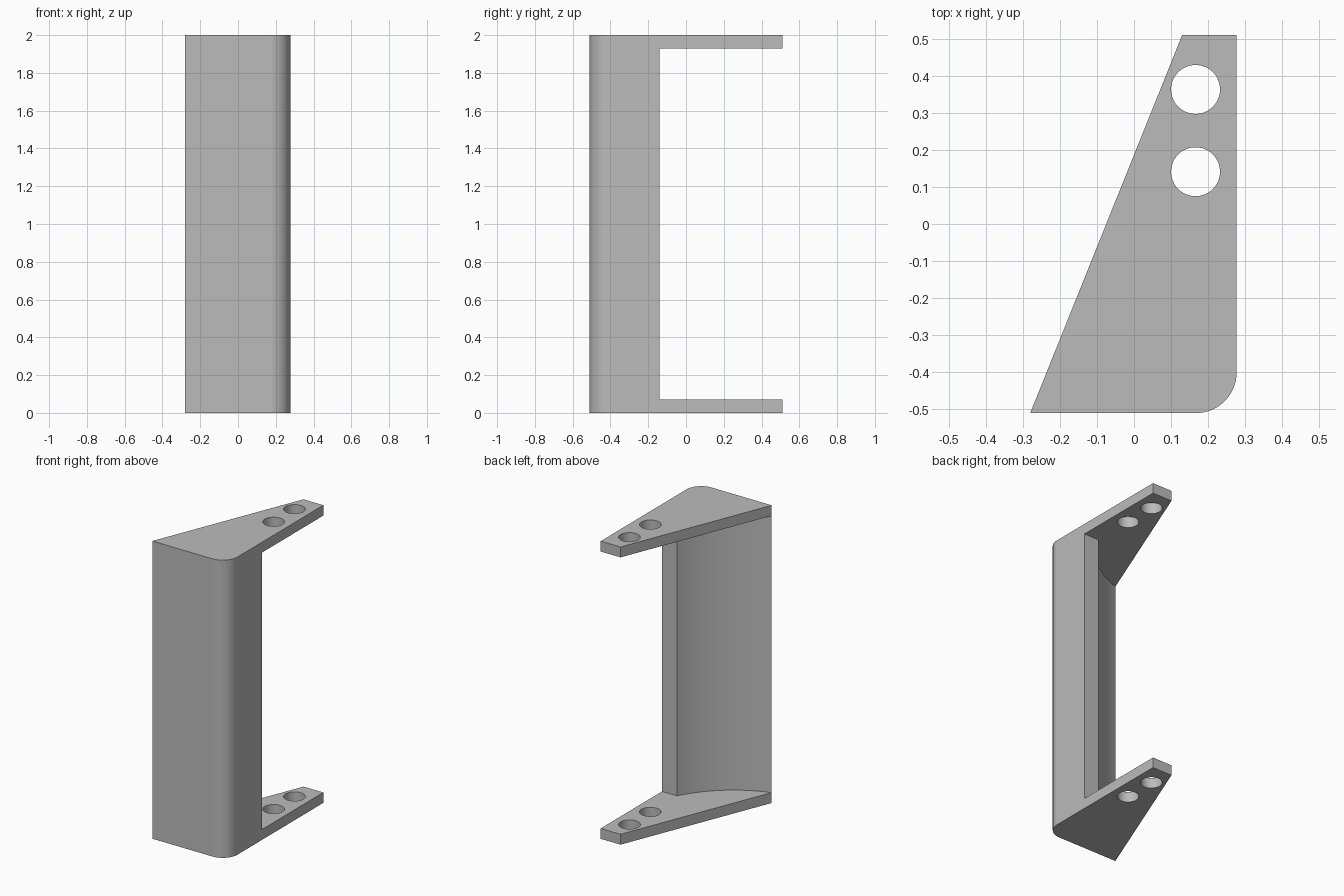
import bpy, bmesh, math
from mathutils import Vector

default = bpy.data.objects.get("Cube")
if default:
    bpy.data.objects.remove(default, do_unlink=True)

HEIGHT = 2.0
PLATE = 0.07          # mounting plate thickness
RIGHT = 0.277         # straight outer side
FRONT, BACK = -0.51, 0.51
ROUND = 0.11          # rounded front corner
LIP_Y = -0.14         # rear face of the grip
TIP = Vector((-0.28, FRONT))
LIP = Vector((0.165, LIP_Y))


def arc(center, radius, start, end, steps):
    """Points along a circular arc, angles in radians."""
    angles = [start + (end - start) * i / steps for i in range(steps + 1)]
    return [(center[0] + radius * math.cos(a), center[1] + radius * math.sin(a)) for a in angles]


def prism(name, outline, z0, z1):
    """Extrude a closed outline from z0 to z1."""
    bm = bmesh.new()
    base = bm.faces.new([bm.verts.new((x, y, z0)) for x, y in outline])
    top = bmesh.ops.extrude_face_region(bm, geom=[base])["geom"]
    verts = [v for v in top if isinstance(v, bmesh.types.BMVert)]
    bmesh.ops.translate(bm, verts=verts, vec=(0, 0, z1 - z0))
    bmesh.ops.recalc_face_normals(bm, faces=bm.faces)
    mesh = bpy.data.meshes.new(name)
    bm.to_mesh(mesh)
    bm.free()
    obj = bpy.data.objects.new(name, mesh)
    bpy.context.collection.objects.link(obj)
    return obj


def cut(target, cutter):
    """Subtract the cutter and discard it."""
    cutter.hide_render = True
    mod = target.modifiers.new("cut", "BOOLEAN")
    mod.operation, mod.solver, mod.object = "DIFFERENCE", "EXACT", cutter
    bpy.context.view_layer.objects.active = target
    bpy.ops.object.modifier_apply(modifier=mod.name)
    bpy.data.objects.remove(cutter, do_unlink=True)


# Handle body: tapered outline with one rounded front corner
corner = arc((RIGHT - ROUND, FRONT + ROUND), ROUND, -math.pi / 2, 0, 16)
handle = prism("pull_handle", [tuple(TIP)] + corner + [(RIGHT, BACK), (0.13, BACK)], 0, HEIGHT)

# Finger opening: flat lip, then a concave hollow running out to the thin edge
edge = TIP + Vector((0, 0.001))
chord = LIP - edge
half, sag = chord.length / 2, 0.058
radius = (half ** 2 + sag ** 2) / (2 * sag)
normal = Vector((-chord.y, chord.x)).normalized()
center = (LIP + edge) / 2 + normal * (radius - sag)
a0 = math.atan2(*(LIP - center).yx)
a1 = math.atan2(*(edge - center).yx)
hollow = arc(center, radius, a0, a1, 24)
opening = [(0.5, LIP_Y)] + hollow + [(-0.5, edge.y), (-0.5, 0.8), (0.5, 0.8)]
cut(handle, prism("opening_cutter", opening, PLATE, HEIGHT - PLATE))

# Screw holes through both plates
for y in (0.141, 0.363):
    circle = arc((0.166, y), 0.066, 0, 2 * math.pi, 48)[:-1]
    cut(handle, prism("hole_cutter", circle, -0.1, HEIGHT + 0.1))

# Plain grey finish
grey = bpy.data.materials.new("plain_grey")
grey.use_nodes = True
colour = (0.5, 0.5, 0.5, 1)
grey.diffuse_color = colour
grey.node_tree.nodes["Principled BSDF"].inputs["Base Color"].default_value = colour
handle.data.materials.clear()
handle.data.materials.append(grey)

bpy.ops.object.select_all(action="DESELECT")
handle.select_set(True)
bpy.context.view_layer.objects.active = handle
bpy.ops.object.shade_smooth_by_angle(angle=math.radians(25))
